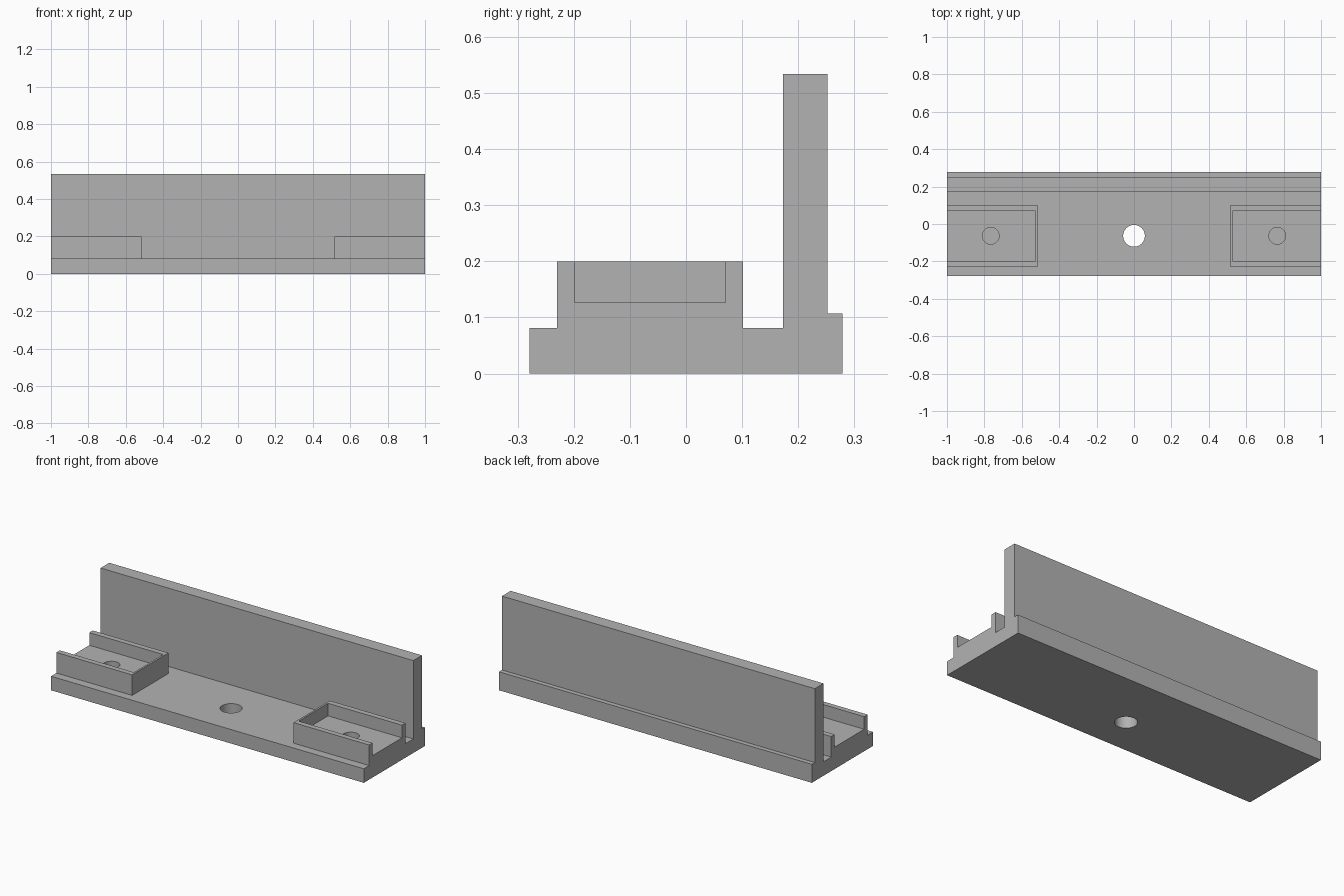
import bpy, bmesh
from mathutils import Matrix

cube = bpy.data.objects.get("Cube")
if cube:
    bpy.data.objects.remove(cube, do_unlink=True)

grey = bpy.data.materials.new("plain grey")
grey.use_nodes = True
COLOUR = (0.45, 0.45, 0.45, 1)
grey.diffuse_color = COLOUR
grey.node_tree.nodes["Principled BSDF"].inputs["Base Color"].default_value = COLOUR


def make_object(name, bm):
    bmesh.ops.recalc_face_normals(bm, faces=bm.faces)
    mesh = bpy.data.meshes.new(name)
    bm.to_mesh(mesh)
    bm.free()
    mesh.materials.append(grey)
    obj = bpy.data.objects.new(name, mesh)
    bpy.context.collection.objects.link(obj)
    return obj


def extrude_profile(name, points, x0, x1):
    bm = bmesh.new()
    face = bm.faces.new([bm.verts.new((x0, y, z)) for y, z in points])
    ext = bmesh.ops.extrude_face_region(bm, geom=[face])["geom"]
    moved = [v for v in ext if isinstance(v, bmesh.types.BMVert)]
    bmesh.ops.translate(bm, verts=moved, vec=(x1 - x0, 0, 0))
    return make_object(name, bm)


def box(name, x0, x1, y0, y1, z0, z1):
    return extrude_profile(name, [(y0, z0), (y1, z0), (y1, z1), (y0, z1)], x0, x1)


def cylinder(name, x, y, radius, z0, z1):
    bm = bmesh.new()
    bmesh.ops.create_cone(bm, cap_ends=True, segments=48, radius1=radius, radius2=radius,
                          depth=z1 - z0, matrix=Matrix.Translation((x, y, (z0 + z1) / 2)))
    return make_object(name, bm)


def cut(target, cutter):
    mod = target.modifiers.new(cutter.name, "BOOLEAN")
    mod.operation, mod.solver, mod.object = "DIFFERENCE", "EXACT", cutter
    bpy.context.view_layer.objects.active = target
    bpy.ops.object.modifier_apply(modifier=mod.name)
    bpy.data.objects.remove(cutter, do_unlink=True)


# Full-length section: base, tray rail, upright wall and rear ledge
BASE, TRAY, HOLE_Y = 0.081, 0.2, -0.063
section = [(-0.279, 0), (0.279, 0), (0.279, 0.107), (0.252, 0.107), (0.252, 0.534),
           (0.173, 0.534), (0.173, BASE), (0.102, BASE), (0.102, TRAY),
           (-0.23, TRAY), (-0.23, BASE), (-0.279, BASE)]
bracket = extrude_profile("wall_bracket", section, -1, 1)

# Clear the middle of the rail so one tray remains at each end
cut(bracket, box("middle_gap", -0.516, 0.516, -0.25, 0.14, BASE, 0.3))

# Open-ended pocket and blind hole in each tray
for side in (-1, 1):
    x0, x1 = sorted((side * 0.527, side * 1.1))
    cut(bracket, box("tray_pocket", x0, x1, -0.199, 0.07, 0.127, 0.3))
    cut(bracket, cylinder("blind_hole", side * 0.766, HOLE_Y, 0.045, 0.08, 0.25))

# Through hole in the centre of the base
cut(bracket, cylinder("centre_hole", 0, HOLE_Y, 0.058, -0.1, 0.2))

bpy.ops.object.select_all(action="DESELECT")
bracket.select_set(True)
bpy.context.view_layer.objects.active = bracket
bpy.ops.object.shade_smooth_by_angle()
